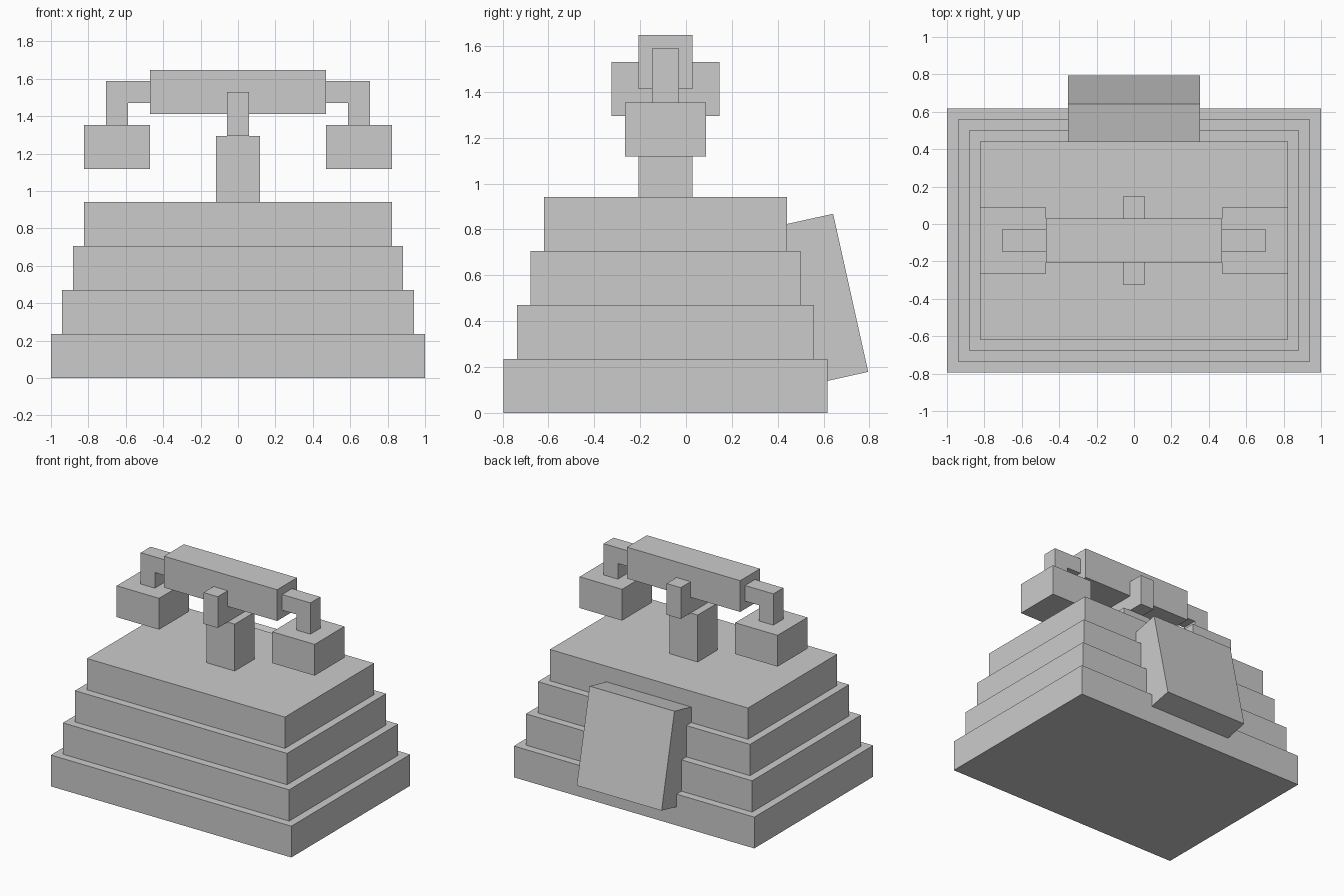
import bpy, math

if "Cube" in bpy.data.objects:
    bpy.data.objects.remove(bpy.data.objects["Cube"])

U = 2 / 34        # modelling unit: the base is 34 units wide
YC = -0.089       # y of the body's centre line


def box(name, x, y, z, tilt=0.0):
    """Box from (min, max) ranges in units, y measured from the centre line."""
    size = [(r[1] - r[0]) * U for r in (x, y, z)]
    centre = [(r[0] + r[1]) / 2 * U for r in (x, y, z)]
    centre[1] += YC
    bpy.ops.mesh.primitive_cube_add(size=1, location=centre)
    ob = bpy.context.object
    ob.name = name
    ob.scale = size
    bpy.ops.object.transform_apply(location=False, rotation=False, scale=True)
    ob.rotation_euler.x = tilt
    return ob


# Stepped body
for i in range(4):
    box(f"body_tier_{i + 1}", (-17 + i, 17 - i), (-12 + i, 12 - i), (4 * i, 4 * i + 4))

# Cradle: post, cross bar and two prongs
box("cradle_post", (-2, 2), (-2, 2), (16, 22))
box("cradle_bar", (-1, 1), (-2, 2), (22, 24))
box("cradle_prong_front", (-1, 1), (-4, -2), (22, 26))
box("cradle_prong_back", (-1, 1), (2, 4), (22, 26))

# Handset: grip, with an arm, a drop and a cup at each end
box("handset_grip", (-8, 8), (-2, 2), (24, 28))
for side, s in (("left", -1), ("right", 1)):
    def span(a, b):
        return tuple(sorted((s * a, s * b)))
    box(f"handset_arm_{side}", span(8, 12), (-1, 1), (25, 27))
    box(f"handset_drop_{side}", span(10, 12), (-1, 1), (23, 25))
    box(f"handset_cup_{side}", span(8, 14), (-3, 3), (19, 23))

# Tilted panel leaning on the back of the body
panel = box("back_panel", (-6, 6), (-2, 2), (-6, 6), math.radians(12.5))
panel.location = (0, 0.603, 0.498)
